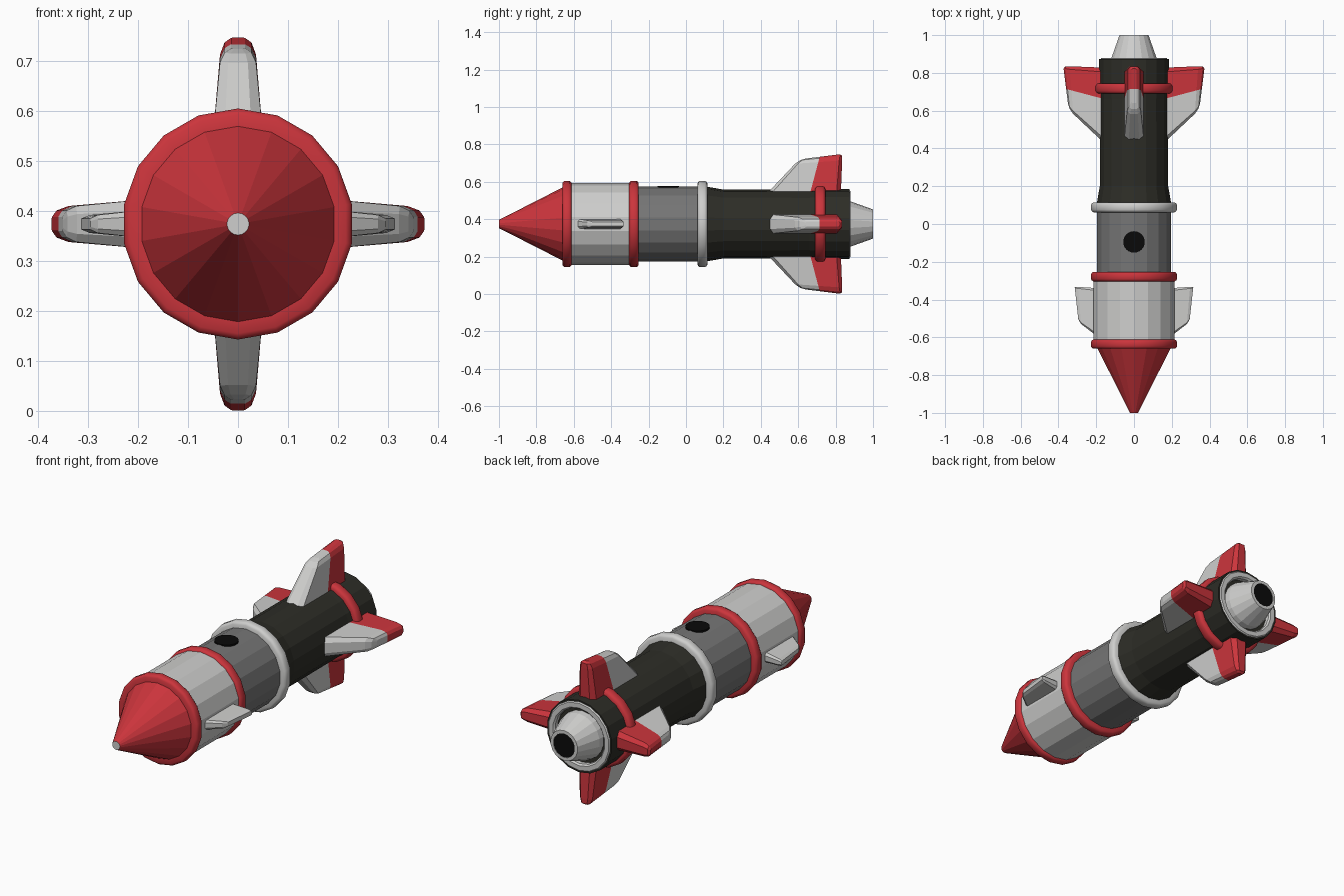
import bpy, bmesh, math
from mathutils import Matrix, Vector

if "Cube" in bpy.data.objects:
    bpy.data.objects.remove(bpy.data.objects["Cube"])

CZ = 0.374      # height of the long axis
SIDES = 18


def material(name, rgb):
    m = bpy.data.materials.new(name)
    m.diffuse_color = (*rgb, 1)
    m.use_nodes = True
    m.node_tree.nodes["Principled BSDF"].inputs["Base Color"].default_value = m.diffuse_color
    return m


RED = material("red", (0.60, 0.035, 0.045))
WHITE = material("light grey", (0.62, 0.62, 0.61))
GREY = material("mid grey", (0.18, 0.18, 0.18))
DARK = material("dark olive", (0.026, 0.026, 0.02))
BLACK = material("black", (0.003, 0.003, 0.003))


def finish(name, bm, mats, smooth=None):
    bmesh.ops.recalc_face_normals(bm, faces=bm.faces)
    me = bpy.data.meshes.new(name)
    bm.to_mesh(me)
    bm.free()
    for m in mats:
        me.materials.append(m)
    if smooth:
        me.shade_smooth()
        me.set_sharp_from_angle(angle=math.radians(smooth))
    ob = bpy.data.objects.new(name, me)
    bpy.context.collection.objects.link(ob)
    return ob


def lathe(name, profile, mats, closed=False, smooth=None, rule=None):
    """Turn a (y, radius) profile round the long axis; a corner points up."""
    bm = bmesh.new()
    rings = []
    for y, r in profile:
        rings.append([bm.verts.new((r * math.sin(a), y, CZ + r * math.cos(a)))
                      for a in (2 * math.pi * i / SIDES for i in range(SIDES))])
    pairs = list(zip(rings, rings[1:]))
    if closed:
        pairs.append((rings[-1], rings[0]))
    for a, b in pairs:
        for i in range(SIDES):
            j = (i + 1) % SIDES
            bm.faces.new((a[i], a[j], b[j], b[i]))
    if not closed:
        bm.faces.new(rings[0])
        bm.faces.new(rings[-1])
    if rule:
        for f in bm.faces:
            f.material_index = rule(f.calc_center_median())
    return finish(name, bm, mats, smooth)


def band(name, y0, y1, r_in, r_out, mat):
    """Ring with rounded outer corners."""
    c = (y1 - y0) * 0.25
    lathe(name, [(y0, r_in), (y0, r_out - c), (y0 + c * 0.4, r_out - c * 0.35),
                 (y0 + c, r_out), (y1 - c, r_out), (y1 - c * 0.4, r_out - c * 0.35),
                 (y1, r_out - c), (y1, r_in)], [mat], closed=True, smooth=35)


def fin(name, levels, angle, mats, split=None):
    """Loft chamfered sections (y0, r0, y1, r1, half width), then turn about the axis."""
    bm = bmesh.new()
    loops = []
    for y0, r0, y1, r1, w in levels:
        c = w * 0.45
        pts = [(w - c, y0), (w, y0 + c), (w, y1 - c), (w - c, y1)]
        pts += [(-x, y) for x, y in reversed(pts)]
        loops.append([bm.verts.new((x, y, r0 + (r1 - r0) * (y - y0) / (y1 - y0)))
                      for x, y in pts])
    for a, b in zip(loops, loops[1:]):
        for i in range(8):
            j = (i + 1) % 8
            bm.faces.new((a[i], a[j], b[j], b[i]))
    bm.faces.new(loops[0])
    bm.faces.new(loops[-1])
    if split:
        co, no = split
        bmesh.ops.bisect_plane(bm, geom=bm.verts[:] + bm.edges[:] + bm.faces[:],
                               plane_co=co, plane_no=no)
        for f in bm.faces:
            f.material_index = int((f.calc_center_median() - co).dot(no) > 0)
    bm.transform(Matrix.Translation((0, 0, CZ)) @ Matrix.Rotation(angle, 4, 'Y'))
    return finish(name, bm, mats)


# Nose cone with a small pale tip
lathe("nose_cone", [(-1.0, 0.022), (-0.645, 0.203)], [RED, WHITE],
      rule=lambda c: int(c.y < -0.99))

# Body sections
lathe("front_section", [(-0.64, 0.219), (-0.28, 0.219)], [WHITE])
lathe("middle_section", [(-0.28, 0.2), (0.085, 0.2)], [GREY])
lathe("rear_section", [(0.085, 0.2), (0.12, 0.198), (0.2, 0.184), (0.66, 0.183),
                       (0.72, 0.187), (0.874, 0.187), (0.874, 0.175),
                       (0.85, 0.14)], [DARK])

# Raised bands
band("nose_band", -0.66, -0.612, 0.19, 0.231, RED)
band("front_band", -0.304, -0.253, 0.19, 0.231, RED)
band("middle_band", 0.062, 0.114, 0.19, 0.231, WHITE)
band("fin_band", 0.69, 0.745, 0.175, 0.21, RED)

# Tail rim and exhaust nozzle
lathe("tail_rim", [(0.85, 0.181), (0.872, 0.181), (0.88, 0.174), (0.88, 0.15),
                   (0.872, 0.142), (0.85, 0.142)], [WHITE], closed=True, smooth=35)
lathe("nozzle", [(0.845, 0.124), (0.88, 0.121), (1.0, 0.078), (1.0, 0.062),
                 (0.99, 0.058)], [WHITE])
lathe("nozzle_opening", [(0.985, 0.06), (0.9985, 0.0615)], [BLACK])

# Round porthole plate on top
bm = bmesh.new()
bmesh.ops.create_cone(bm, cap_ends=True, segments=24, radius1=0.057, radius2=0.057,
                      depth=0.009, matrix=Matrix.Translation((0, -0.095, CZ + 0.1985)))
finish("porthole", bm, [BLACK])

# Four tail fins with red trailing parts
TAIL = [(0.435, 0.165, 0.828, 0.165, 0.051), (0.583, 0.322, 0.835, 0.34, 0.036),
        (0.61, 0.341, 0.835, 0.364, 0.027), (0.64, 0.35, 0.823, 0.373, 0.014)]
CUT = (Vector((0, 0.67, 0.19)), Vector((0, 0.17, -0.045)).normalized())
for i, side in enumerate(("top", "right", "bottom", "left")):
    fin("tail_fin_" + side, TAIL, i * math.pi / 2, [WHITE, RED], CUT)

# Pair of small front fins
SMALL = [(-0.598, 0.19, -0.34, 0.19, 0.028), (-0.53, 0.28, -0.333, 0.297, 0.018),
         (-0.505, 0.295, -0.334, 0.314, 0.011)]
for side, a in (("right", math.pi / 2), ("left", -math.pi / 2)):
    fin("front_fin_" + side, SMALL, a, [WHITE])
